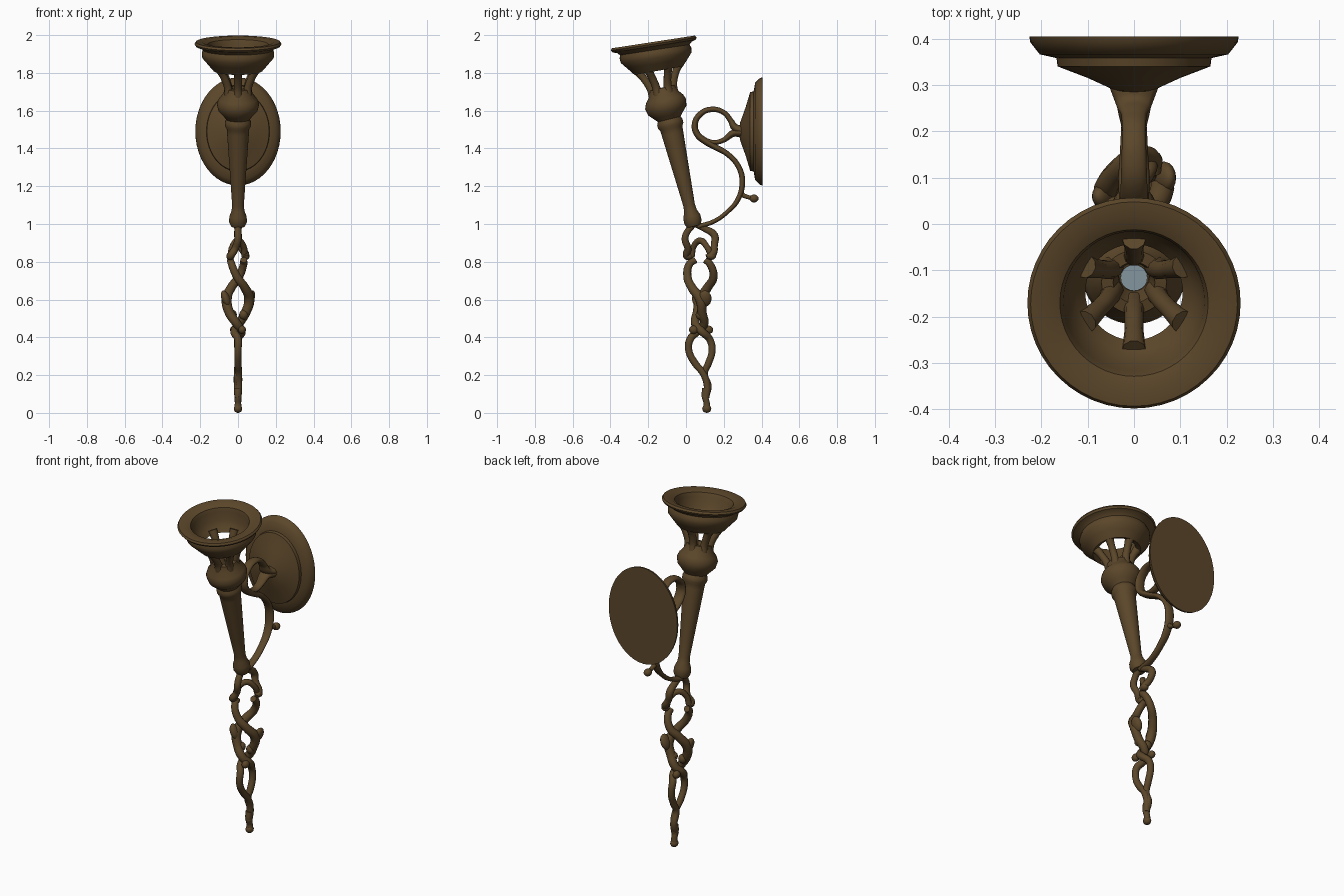
import bpy, bmesh, math
from mathutils import Vector, Matrix


def material(name, rgb):
    m = bpy.data.materials.new(name)
    m.diffuse_color = (*rgb, 1)
    return m


BRONZE = material("dark bronze", (0.105, 0.062, 0.023))
PALE = material("pale blue grey", (0.30, 0.40, 0.45))


def interp(table, z):
    if z <= table[0][0]:
        return table[0][1]
    for (a, va), (b, vb) in zip(table, table[1:]):
        if z <= b:
            return va + (vb - va) * (z - a) / (b - a)
    return table[-1][1]


# Torch axis leans forward; the lean eases off towards the rim
CENTRE = [(0.99, 0.042), (1.68, -0.118), (1.85, -0.152), (1.966, -0.173)]
LEAN = [(1.70, 14), (1.85, 8.7)]


def axis_point(z, r, a):
    m = Matrix.Rotation(math.radians(interp(LEAN, z)), 3, 'X')
    return Vector((0, interp(CENTRE, z), z)) + m @ Vector((r * math.cos(a), r * math.sin(a), 0))


def plate_point(y, r, a):
    return Vector((0.226 * r * math.cos(a), y, 1.49 + 0.286 * r * math.sin(a)))


def finish(ob, mat, angle=40):
    ob.data.materials.clear()
    ob.data.materials.append(mat)
    bpy.ops.object.select_all(action='DESELECT')
    ob.select_set(True)
    bpy.context.view_layer.objects.active = ob
    bpy.ops.object.shade_smooth_by_angle(angle=math.radians(angle))
    return ob


def lathe(name, profile, place, mat=BRONZE, n=40):
    bm = bmesh.new()
    rings = []
    for h, r in profile:
        if r == 0:
            rings.append([bm.verts.new(place(h, 0, 0))] * n)
        else:
            rings.append([bm.verts.new(place(h, r, 2 * math.pi * i / n)) for i in range(n)])
    for p, q in zip(rings, rings[1:]):
        for i in range(n):
            j = (i + 1) % n
            vs = list(dict.fromkeys([p[i], p[j], q[j], q[i]]))
            if len(vs) > 2:
                bm.faces.new(vs)
    bmesh.ops.remove_doubles(bm, verts=bm.verts, dist=1e-5)
    bmesh.ops.recalc_face_normals(bm, faces=bm.faces)
    me = bpy.data.meshes.new(name)
    bm.to_mesh(me)
    bm.free()
    ob = bpy.data.objects.new(name, me)
    bpy.context.collection.objects.link(ob)
    return finish(ob, mat)


def tube(name, pts, radii, xscale=1.0):
    """Smooth round rod through the points, radius given per point."""
    cu = bpy.data.curves.new(name, 'CURVE')
    cu.dimensions = '3D'
    cu.bevel_depth = 1
    cu.bevel_resolution = 3
    cu.resolution_u = 6
    cu.use_fill_caps = True
    sp = cu.splines.new('BEZIER')
    sp.bezier_points.add(len(pts) - 1)
    for i, (bp, p) in enumerate(zip(sp.bezier_points, pts)):
        bp.co = p
        bp.radius = radii[i] if isinstance(radii, (list, tuple)) else radii
        bp.handle_left_type = bp.handle_right_type = 'AUTO'
    ob = bpy.data.objects.new(name, cu)
    bpy.context.collection.objects.link(ob)
    ob.scale.x = xscale
    bpy.ops.object.select_all(action='DESELECT')
    ob.select_set(True)
    bpy.context.view_layer.objects.active = ob
    bpy.ops.object.convert(target='MESH')
    return finish(bpy.context.view_layer.objects.active, BRONZE, 60)


def bud(name, loc, size, rot=(0, 0, 0)):
    bpy.ops.mesh.primitive_uv_sphere_add(segments=16, ring_count=10, radius=1, location=loc, rotation=rot)
    ob = bpy.context.object
    ob.name = name
    ob.scale = size
    return finish(ob, BRONZE, 60)


# Torch shaft with foot knob, collar and bulb (open socket at the top)
lathe("torch_shaft", [
    (0.985, 0), (0.988, 0.036), (1.01, 0.047), (1.04, 0.046), (1.07, 0.034), (1.10, 0.031),
    (1.20, 0.038), (1.48, 0.058), (1.505, 0.060), (1.52, 0.069), (1.54, 0.069), (1.555, 0.062),
    (1.575, 0.080), (1.60, 0.104), (1.635, 0.112), (1.66, 0.102), (1.69, 0.078), (1.72, 0.070),
    (1.722, 0.045), (1.68, 0.034), (1.66, 0.032), (1.66, 0)], axis_point)
lathe("socket_disc", [(1.672, 0), (1.672, 0.029), (1.668, 0.029)], axis_point, PALE, 20)

# Flared bowl with rolled rim, open below
lathe("bowl", [
    (1.825, 0.105), (1.812, 0.130), (1.85, 0.163), (1.88, 0.189), (1.905, 0.192), (1.922, 0.186),
    (1.935, 0.200), (1.942, 0.223), (1.953, 0.230), (1.964, 0.223), (1.964, 0.19), (1.952, 0.160),
    (1.93, 0.152), (1.88, 0.145), (1.85, 0.125), (1.825, 0.105)], axis_point, n=48)

# Six ribs carrying the bowl
for k in range(6):
    a = math.radians(-90 + 60 * k)
    tube(f"bowl_rib_{k + 1}",
         [axis_point(z, r, a) for z, r in ((1.68, 0.055), (1.73, 0.062), (1.79, 0.088), (1.845, 0.122))],
         [0.026, 0.021, 0.020, 0.026])

# Oval wall plate
lathe("wall_plate", [
    (0.405, 0), (0.405, 1), (0.392, 0.99), (0.366, 0.90), (0.358, 0.74), (0.340, 0.73),
    (0.315, 0.44), (0.287, 0.17), (0.280, 0)], plate_point, n=48)


def side(*yz):
    return [(0, y, z) for y, z in yz]


# Scrolled arm between the plate and the shaft foot
tube("scroll_arm", side(
    (0.30, 1.495), (0.26, 1.51), (0.235, 1.55), (0.20, 1.59), (0.14, 1.607), (0.08, 1.585), (0.047, 1.53),
    (0.06, 1.475), (0.10, 1.44), (0.15, 1.41), (0.22, 1.37), (0.28, 1.30), (0.298, 1.22),
    (0.275, 1.13), (0.22, 1.065), (0.15, 1.015), (0.06, 0.985)),
    [0.03, 0.022, 0.015, 0.014, 0.015, 0.016, 0.017, 0.018, 0.019, 0.017, 0.015, 0.015, 0.016,
     0.014, 0.012, 0.012, 0.014], 1.8)
tube("scroll_brace", side((0.10, 1.445), (0.15, 1.432), (0.20, 1.445), (0.25, 1.48), (0.30, 1.485)),
     [0.012, 0.013, 0.014, 0.02, 0.03], 1.8)
tube("arm_tendril", side((0.297, 1.20), (0.295, 1.16), (0.32, 1.145), (0.36, 1.137)),
     [0.012, 0.014, 0.012, 0.010])
bud("tendril_bud", (0, 0.36, 1.135), (0.022, 0.024, 0.021))

# Short vines hanging from the foot knob
tube("front_hook", [(0, 0.04, 1.0), (0, 0.005, 0.955), (0, -0.005, 0.92), (-0.015, 0.01, 0.87),
                    (-0.04, 0.005, 0.83), (-0.045, 0.035, 0.825)],
     [0.018, 0.018, 0.019, 0.019, 0.02, 0.014])
tube("back_hook", [(0, 0.05, 1.0), (0, 0.10, 0.975), (0, 0.15, 0.94), (0.01, 0.15, 0.89),
                   (0.04, 0.14, 0.84), (0.045, 0.11, 0.825)],
     [0.018, 0.018, 0.021, 0.019, 0.02, 0.014])
tube("arch_vine", [(-0.04, 0.03, 0.83), (-0.03, 0.04, 0.88), (0, 0.075, 0.912), (0.03, 0.11, 0.88),
                   (0.035, 0.135, 0.83)], [0.017, 0.016, 0.017, 0.016, 0.017])

# Two long vines that cross, spread into leaves, knot and join at the tip
WIDTHS = [0.018, 0.020, 0.022, 0.024, 0.027, 0.025, 0.023, 0.021, 0.020, 0.019, 0.019, 0.018, 0.018, 0.019]
tube("long_vine_front", [
    (-0.04, 0.05, 0.81), (-0.035, 0.02, 0.79), (-0.005, 0.008, 0.72), (0.035, 0.03, 0.665), (0.06, 0.075, 0.60),
    (0.04, 0.085, 0.53), (0.005, 0.095, 0.47), (-0.02, 0.06, 0.43), (0, 0.022, 0.39),
    (0, 0.015, 0.33), (0, 0.05, 0.26), (0.004, 0.09, 0.21), (0.004, 0.112, 0.14), (0, 0.105, 0.08)], WIDTHS)
tube("long_vine_back", [
    (0.03, 0.10, 0.81), (0.03, 0.125, 0.79), (0.005, 0.145, 0.72), (-0.035, 0.115, 0.665), (-0.06, 0.075, 0.60),
    (-0.045, 0.06, 0.53), (-0.005, 0.05, 0.47), (0.02, 0.085, 0.43), (0, 0.125, 0.39),
    (0, 0.138, 0.33), (0, 0.118, 0.26), (-0.004, 0.098, 0.21), (-0.004, 0.118, 0.14), (0, 0.10, 0.08)], WIDTHS)
tube("vine_tip", side((0.105, 0.13), (0.100, 0.09), (0.110, 0.05), (0.110, 0.018)),
     [0.02, 0.018, 0.017, 0.021])
bud("tip_bud", (0, 0.110, 0.022), (0.022, 0.024, 0.022))

# Leaves and knots on the vines
bud("leaf_right", (0.065, 0.10, 0.605), (0.022, 0.035, 0.045), (0, 0.35, 0))
bud("leaf_left", (-0.065, 0.06, 0.605), (0.022, 0.028, 0.045), (0, -0.35, 0))
for s in (-1, 1):
    bud("knot_lower", (s * 0.022, 0.08 - s * 0.04, 0.44), (0.02, 0.024, 0.022))
    bud("knot_upper", (s * 0.04, 0.075 + s * 0.06, 0.83), (0.022, 0.024, 0.02))
    bud("knot_middle", (s * 0.03, 0.075, 0.52), (0.024, 0.024, 0.026))
